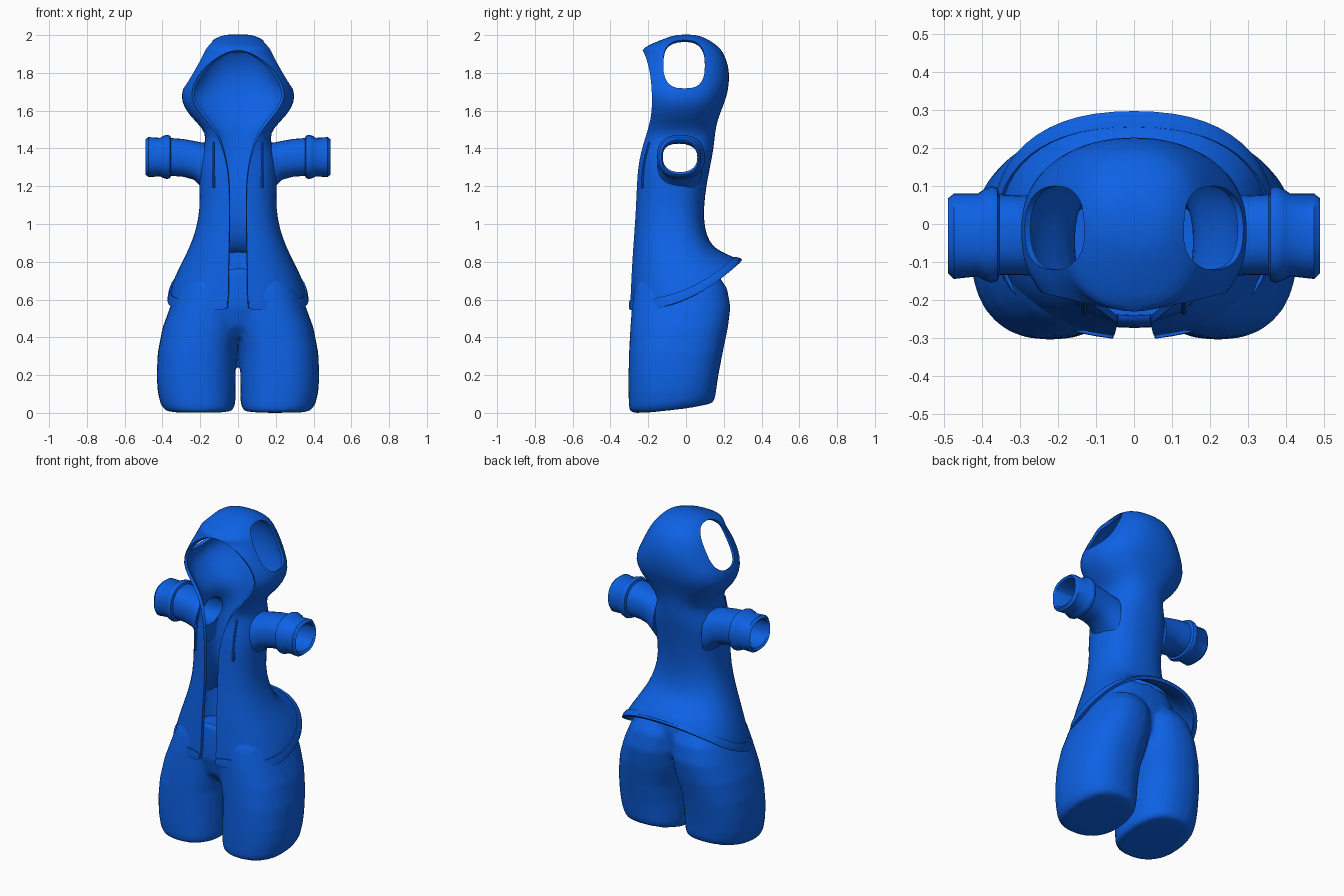
import bpy, bmesh, math
from mathutils import Matrix, Vector

if "Cube" in bpy.data.objects:
    bpy.data.objects.remove(bpy.data.objects["Cube"])

blue = bpy.data.materials.new("royal blue cloth")
blue.diffuse_color = (0.004, 0.12, 0.78, 1)
blue.use_nodes = True
blue.node_tree.nodes["Principled BSDF"].inputs["Base Color"].default_value = blue.diffuse_color


def spow(v, p):
    return math.copysign(abs(v) ** p, v) if abs(v) > 1e-6 else 0.0


def skin(name, rows, ring=False, loop=False, caps=()):
    """Join rows of points with quads; optionally close rings, loop the rows and cap ends."""
    bm = bmesh.new()
    grid = [[bm.verts.new(p) for p in row] for row in rows]
    n, m = len(grid), len(grid[0])
    for i in range(n if loop else n - 1):
        a, b = grid[i], grid[(i + 1) % n]
        for j in range(m if ring else m - 1):
            k = (j + 1) % m
            bm.faces.new((a[j], a[k], b[k], b[j]))
    for c in caps:
        bm.faces.new(grid[c] if c else grid[c][::-1])
    if ring:
        bmesh.ops.recalc_face_normals(bm, faces=bm.faces)
    me = bpy.data.meshes.new(name)
    bm.to_mesh(me)
    bm.free()
    me.materials.append(blue)
    ob = bpy.data.objects.new(name, me)
    bpy.context.collection.objects.link(ob)
    return ob


def modify(ob, kind, **settings):
    mod = ob.modifiers.new(kind.title(), kind)
    for key, value in settings.items():
        setattr(mod, key, value)
    bpy.context.view_layer.objects.active = ob
    bpy.ops.object.modifier_apply(modifier=mod.name)


def combine(ob, other, operation):
    modify(ob, 'BOOLEAN', object=other, operation=operation, solver='EXACT')
    bpy.data.objects.remove(other)


def smooth(ob, angle=40):
    bpy.ops.object.select_all(action='DESELECT')
    ob.select_set(True)
    bpy.context.view_layer.objects.active = ob
    bpy.ops.object.shade_smooth_by_angle(angle=math.radians(angle))


def oval(z, x0, x1, y0, y1, lift=0, p=0.85, n=28):
    """Closed rounded ring in a level plane; lift raises its back."""
    pts = []
    for i in range(n):
        a = math.tau * i / n
        x = (x0 + x1) / 2 + (x1 - x0) / 2 * spow(math.cos(a), p)
        y = (y0 + y1) / 2 + (y1 - y0) / 2 * spow(math.sin(a), p)
        pts.append(Vector((x, y, z + lift * ((y - y0) / (y1 - y0)) ** 2)))
    return pts


def half_ring(z, hw, gap, ye, yc, yb, lift=0, n=14, p=0.85):
    """Right half of a garment ring, from the front edge (gap, ye) round to the back."""
    a0 = -math.acos(min(1, (gap / hw) ** (1 / p)))
    f = (yc - ye) / abs(math.sin(a0)) ** p
    pts = []
    for i in range(n):
        a = a0 + (math.pi / 2 - a0) * i / (n - 1)
        x = hw * spow(math.cos(a), p)
        if i == n - 1 or (i == 0 and gap == 0):
            x = 0.0
        s = spow(math.sin(a), p)
        y = yc + s * (yb - yc if s > 0 else f)
        t = max(0, (y - ye) / (yb - ye))
        pts.append((x, y, z + lift * t ** 2.3))
    return pts


# Hooded jacket: height, half width, front gap, front edge y, widest y, back y, back lift
jacket_levels = [
    (0.56, .366, .052, -.295, -.01, .290, .262), (0.60, .357, .052, -.294, -.02, .250, .225),
    (0.66, .340, .051, -.291, -.03, .215, .185), (0.75, .306, .050, -.287, -.04, .165, .115),
    (0.85, .263, .048, -.281, -.06, .125, .055), (0.97, .222, .046, -.272, -.07, .098, .010),
    (1.08, .203, .045, -.265, -.08, .094), (1.20, .205, .046, -.260, -.07, .108),
    (1.30, .212, .056, -.254, -.06, .128), (1.38, .198, .075, -.238, -.05, .144),
    (1.45, .166, .100, -.218, -.05, .152), (1.51, .188, .136, -.198, -.04, .158),
    (1.58, .265, .195, -.182, -.03, .178), (1.65, .302, .245, -.180, -.02, .208),
    (1.71, .298, .247, -.181, -.02, .224), (1.78, .260, .218, -.187, -.02, .231),
    (1.84, .231, .168, -.199, -.02, .224), (1.885, .208, .108, -.213, -.02, .208),
    (1.91, .193, .055, -.224, -.02, .195), (1.925, .184, 0, -.234, -.02, .185),
    (1.95, .164, 0, -.196, -.01, .160), (1.985, .122, 0, -.105, .0, .105),
    (2.004, .065, 0, -.050, .0, .050)]
jacket = skin("hooded_jacket", [half_ring(*l) for l in jacket_levels], caps=(-1,))
modify(jacket, 'MIRROR', merge_threshold=0.001)
modify(jacket, 'SUBSURF', levels=1)
modify(jacket, 'SOLIDIFY', thickness=0.018, offset=-1)

# Ear openings and arm holes
tilt = Matrix.Rotation(math.radians(59), 4, 'Y')
for side in (1, -1):
    mirror = Matrix.Diagonal((side, 1, 1, 1))
    place = mirror @ Matrix.Translation((0.20, -0.01, 1.84)) @ tilt
    ear = [[place @ v for v in oval(z, -.15, .15, -.11, .11, p=.75)] for z in (-.13, .18)]
    combine(jacket, skin("ear_cutter", ear, ring=True, caps=(0, -1)), 'DIFFERENCE')
    arm = [[Vector((side * v.z, v.y, v.x)) for v in oval(x, 1.27, 1.43, -.125, .06)]
           for x in (.09, .40)]
    combine(jacket, skin("arm_cutter", arm, ring=True, caps=(0, -1)), 'DIFFERENCE')
smooth(jacket)

# Raised hem band
hem_levels = [(0.545, .376, .055, -.302, -.01, .300, .268), (0.57, .374, .055, -.303, -.01, .285, .255),
              (0.598, .366, .055, -.301, -.02, .258, .230)]
hem = skin("hem_band", [half_ring(*l) for l in hem_levels])
modify(hem, 'MIRROR', merge_threshold=0.001)
modify(hem, 'SUBSURF', levels=1)
modify(hem, 'SOLIDIFY', thickness=0.02, offset=-1)
smooth(hem)

# Sleeves with cuffs: x, low z, high z, front y, back y, outside then back along the inside
sleeve_levels = [
    (.165, 1.165, 1.425, -.160, .085), (.195, 1.195, 1.432, -.150, .080), (.235, 1.235, 1.44, -.140, .075),
    (.29, 1.250, 1.450, -.135, .075), (.355, 1.255, 1.455, -.135, .078), (.36, 1.243, 1.468, -.150, .095),
    (.375, 1.238, 1.472, -.155, .100), (.395, 1.243, 1.467, -.148, .092), (.412, 1.252, 1.456, -.138, .080),
    (.475, 1.248, 1.460, -.145, .080), (.490, 1.262, 1.448, -.130, .068), (.480, 1.275, 1.435, -.123, .060),
    (.165, 1.270, 1.430, -.125, .060)]
for side, label in ((1, "right"), (-1, "left")):
    rows = [[Vector((side * v.z, v.y, v.x)) for v in oval(*l)] for l in sleeve_levels]
    smooth(skin(label + "_sleeve", rows, ring=True, loop=True))

# Shorts: two legs and a hip block fused and softened, then hollowed at the waist
leg_levels = [
    (.000, .035, .375, -.285, .135, .05), (.012, .022, .395, -.298, .148, .05),
    (.04, .014, .412, -.303, .156, .05), (.11, .012, .426, -.305, .163, .03), (.20, .012, .431, -.305, .172),
    (.32, .008, .425, -.302, .195), (.45, -.02, .400, -.295, .222), (.56, -.03, .360, -.287, .236),
    (.66, -.03, .320, -.274, .218), (.73, .01, .270, -.250, .170)]
hip_levels = [
    (.40, -.12, .12, -.20, .05), (.46, -.22, .22, -.25, .10), (.56, -.34, .34, -.275, .16),
    (.66, -.315, .315, -.272, .17, .03), (.76, -.265, .265, -.262, .140, .10)]
shorts = skin("shorts", [oval(*l) for l in hip_levels], ring=True, caps=(0, -1))
for side in (1, -1):
    rows = [[Vector((side * v.x, v.y, v.z)) for v in oval(*l)] for l in leg_levels]
    combine(shorts, skin("leg", rows, ring=True, caps=(0, -1)), 'UNION')
modify(shorts, 'REMESH', mode='VOXEL', voxel_size=0.014)
modify(shorts, 'SMOOTH', factor=0.5, iterations=5)
waist = [oval(.66, -.24, .24, -.24, .10), oval(.90, -.25, .25, -.245, .13)]
combine(shorts, skin("waist_cutter", waist, ring=True, caps=(0, -1)), 'DIFFERENCE')
shorts.data.materials.clear()
shorts.data.materials.append(blue)
smooth(shorts, 50)

# Drawstrings lying on the chest
for side, label in ((1, "right"), (-1, "left")):
    rows = []
    for i in range(9):
        z = 1.435 - 0.245 * i / 8
        hit, loc, _, _ = jacket.ray_cast(Vector((side * 0.13, -1, z)), Vector((0, 1, 0)))
        y = loc.y if hit and loc.y < -0.1 else -0.22
        r = 0.006 if i < 6 else 0.008
        rows.append([(side * 0.13 + r * math.cos(a), y - 0.002 + r * math.sin(a), z)
                     for a in (math.tau * k / 8 for k in range(8))])
    smooth(skin(label + "_drawstring", rows, ring=True, caps=(0, -1)))
